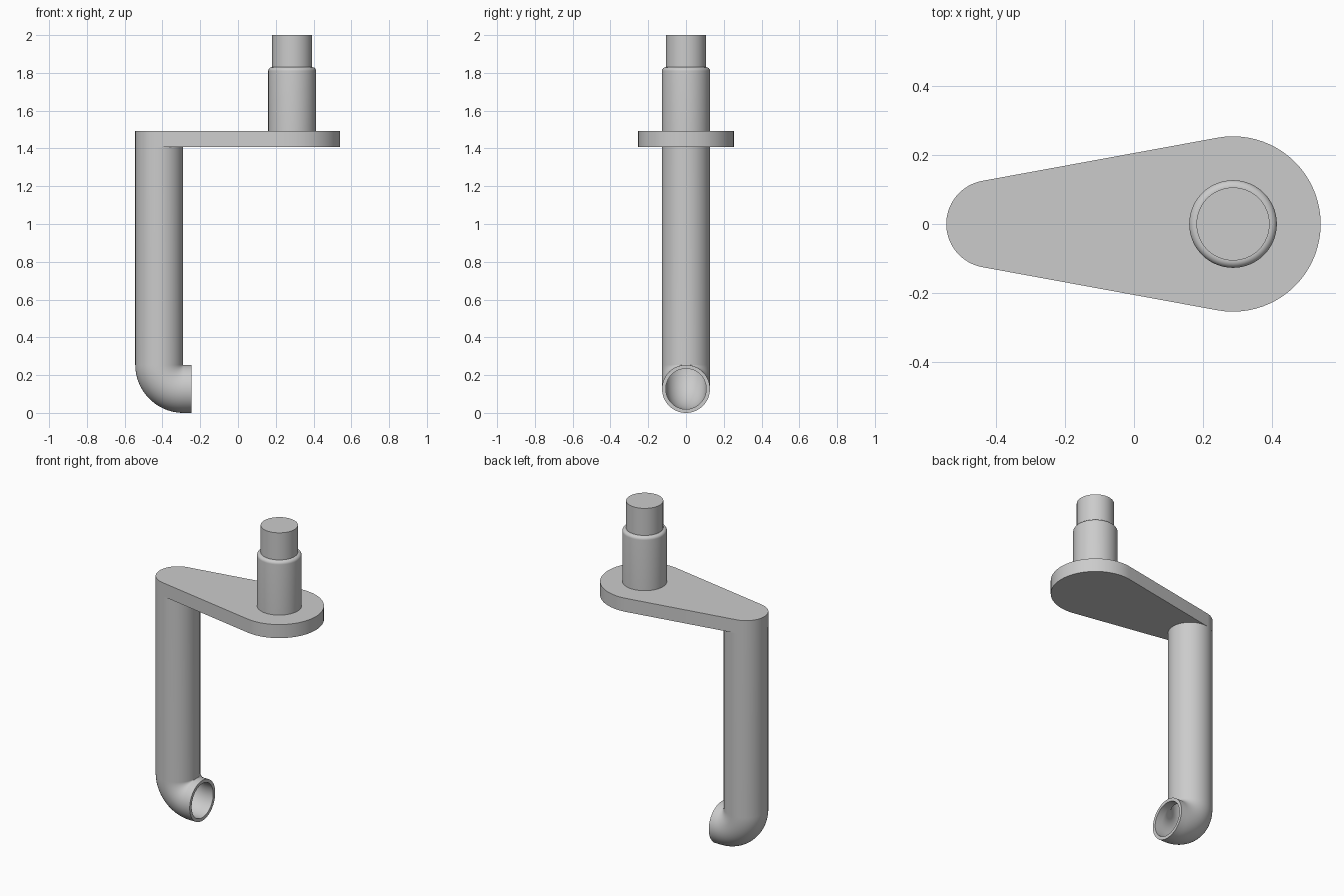
import bpy, bmesh, math
from mathutils import Vector

if "Cube" in bpy.data.objects:
    bpy.data.objects.remove(bpy.data.objects["Cube"])

SEG = 64
R, R_IN = 0.127, 0.107          # pipe outer and inner radius
PIPE_X, PEG_X = -0.417, 0.287   # axes of the pipe and the peg
PLATE_R = 0.254
Z0, Z1 = 1.408, 1.493           # plate underside and top


def finish(name, bm):
    bmesh.ops.remove_doubles(bm, verts=bm.verts, dist=1e-5)
    bmesh.ops.recalc_face_normals(bm, faces=bm.faces)
    me = bpy.data.meshes.new(name)
    bm.to_mesh(me)
    bm.free()
    ob = bpy.data.objects.new(name, me)
    bpy.context.collection.objects.link(ob)
    bpy.ops.object.select_all(action='DESELECT')
    ob.select_set(True)
    bpy.context.view_layer.objects.active = ob
    bpy.ops.object.shade_smooth_by_angle(angle=math.radians(30))
    return ob


def bridge(bm, a, b):
    n = len(a)
    for i in range(n):
        j = (i + 1) % n
        bm.faces.new((a[i], a[j], b[j], b[i]))


# Hollow pipe: straight drop, tight elbow, short open outlet facing +x
bend = R + 0.001
cx, cz = PIPE_X + bend, R + bend
path = [(Vector((PIPE_X, 0, Z0)), 0.0)]
for i in range(25):
    t = math.pi / 2 * i / 24
    path.append((Vector((cx - bend * math.cos(t), 0, cz - bend * math.sin(t))), t))
path.append((Vector((-0.247, 0, R)), math.pi / 2))


def ring(bm, c, t, r):
    side = Vector((math.cos(t), 0, math.sin(t)))
    return [bm.verts.new(c + side * r * math.cos(a) + Vector((0, r * math.sin(a), 0)))
            for a in (2 * math.pi * k / SEG for k in range(SEG))]


bm = bmesh.new()
outer = [ring(bm, c, t, R) for c, t in path]
inner = [ring(bm, c, t, R_IN) for c, t in path]
loops = outer + inner[::-1]
for a, b in zip(loops, loops[1:] + loops[:1]):
    bridge(bm, a, b)
finish("drain_pipe", bm)

# Tapered plate: outline of two circles joined by tangents
a = math.acos((R - PLATE_R) / (PEG_X - PIPE_X))
outline = []
for x, r, start, end in ((PEG_X, PLATE_R, -a, a), (PIPE_X, R, a, 2 * math.pi - a)):
    for i in range(41):
        t = start + (end - start) * i / 40
        outline.append((x + r * math.cos(t), r * math.sin(t)))
bm = bmesh.new()
low = [bm.verts.new((x, y, Z0)) for x, y in outline]
top = [bm.verts.new((x, y, Z1)) for x, y in outline]
bridge(bm, low, top)
bm.faces.new(low[::-1])
bm.faces.new(top)
finish("arm_plate", bm)

# Stepped peg with a rounded shoulder
f = 0.02
profile = [(R, Z1)]
profile += [(R - f + f * math.cos(t), 1.83 - f + f * math.sin(t))
            for t in (math.pi / 2 * i / 8 for i in range(9))]
profile += [(0.106, 1.83), (0.106, 2.0)]
bm = bmesh.new()
rings = [[bm.verts.new((PEG_X + r * math.cos(2 * math.pi * k / SEG),
                        r * math.sin(2 * math.pi * k / SEG), z)) for k in range(SEG)]
         for r, z in profile]
for p, q in zip(rings, rings[1:]):
    bridge(bm, p, q)
bm.faces.new(rings[0][::-1])
bm.faces.new(rings[-1])
finish("stepped_peg", bm)
